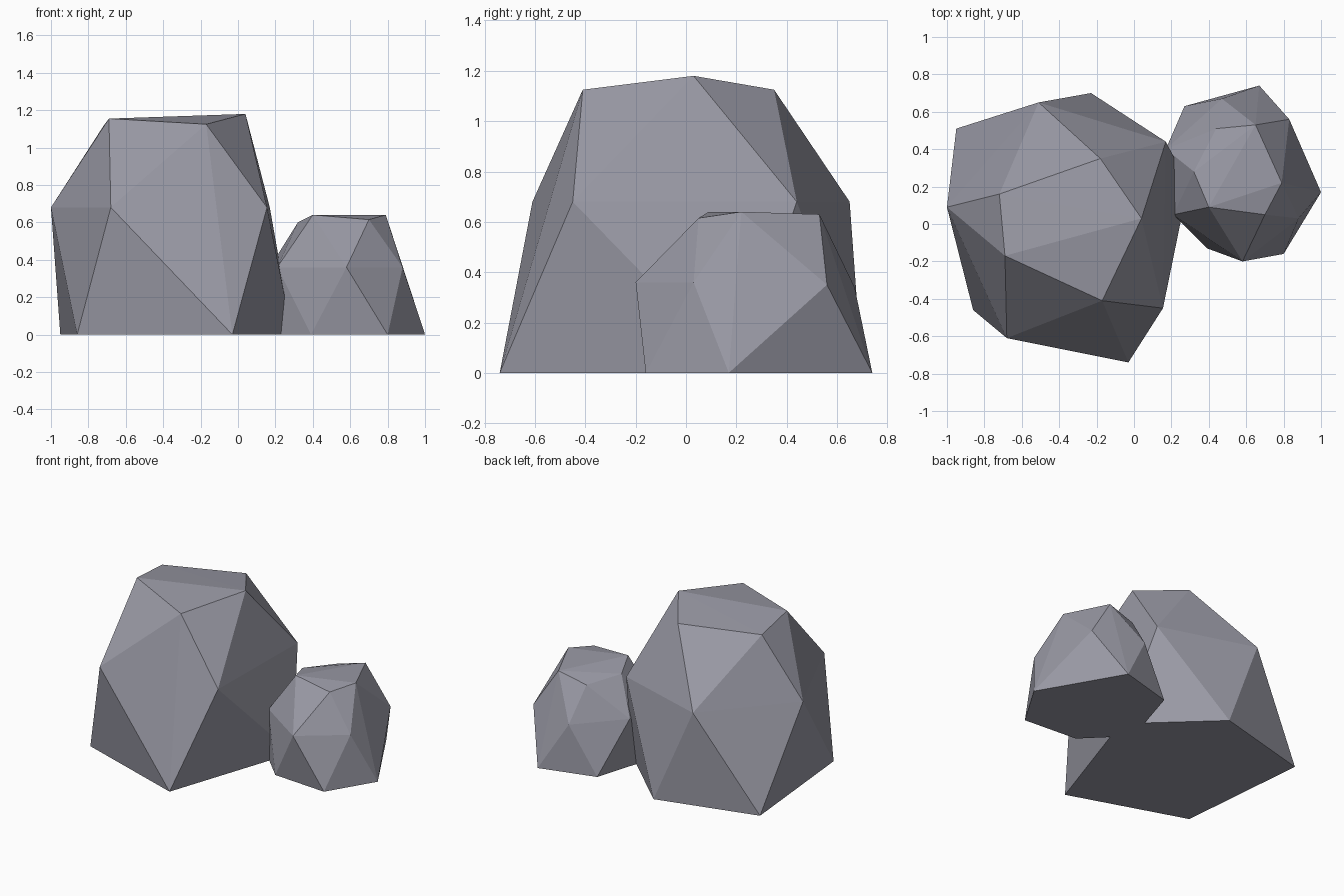
import bpy, bmesh

stone = bpy.data.materials.new("grey_stone")
stone.diffuse_color = (0.32, 0.32, 0.375, 1)


def make_rock(name, *rings):
    """Faceted boulder: convex skin stretched over base, waist and crown rings."""
    bm = bmesh.new()
    for ring in rings:
        for p in ring:
            bm.verts.new(p)
    hull = bmesh.ops.convex_hull(bm, input=bm.verts[:])
    loose = [v for v in bm.verts if not v.link_faces]
    bmesh.ops.delete(bm, geom=loose, context='VERTS')
    bmesh.ops.recalc_face_normals(bm, faces=bm.faces[:])
    mesh = bpy.data.meshes.new(name)
    bm.to_mesh(mesh)
    bm.free()
    mesh.materials.append(stone)
    obj = bpy.data.objects.new(name, mesh)
    bpy.context.collection.objects.link(obj)
    return obj


# Large boulder: five-sided rings
make_rock(
    "large_rock",
    [(-0.95, 0.51, 0), (-0.86, -0.46, 0), (-0.03, -0.74, 0),
     (0.29, 0.21, 0), (-0.23, 0.70, 0)],
    [(-1.0, 0.09, 0.68), (-0.68, -0.61, 0.68), (0.155, -0.45, 0.68),
     (0.17, 0.44, 0.68), (-0.51, 0.65, 0.68)],
    [(-0.69, -0.17, 1.155), (-0.17, -0.41, 1.125), (0.04, 0.03, 1.18),
     (-0.18, 0.35, 1.125), (-0.72, 0.16, 1.115)])

# Small boulder: six-sided rings, partly sunk into the large one
make_rock(
    "small_rock",
    [(0.39, -0.13, 0), (0.80, -0.16, 0), (1.0, 0.17, 0),
     (0.67, 0.74, 0), (0.27, 0.63, 0), (0.12, 0.14, 0)],
    [(0.58, -0.20, 0.36), (0.88, 0.03, 0.36), (0.83, 0.56, 0.35),
     (0.47, 0.67, 0.34), (0.17, 0.40, 0.36), (0.21, 0.05, 0.36)],
    [(0.40, 0.09, 0.64), (0.70, 0.05, 0.615), (0.79, 0.22, 0.64),
     (0.65, 0.53, 0.63), (0.44, 0.51, 0.575), (0.32, 0.28, 0.60)])
